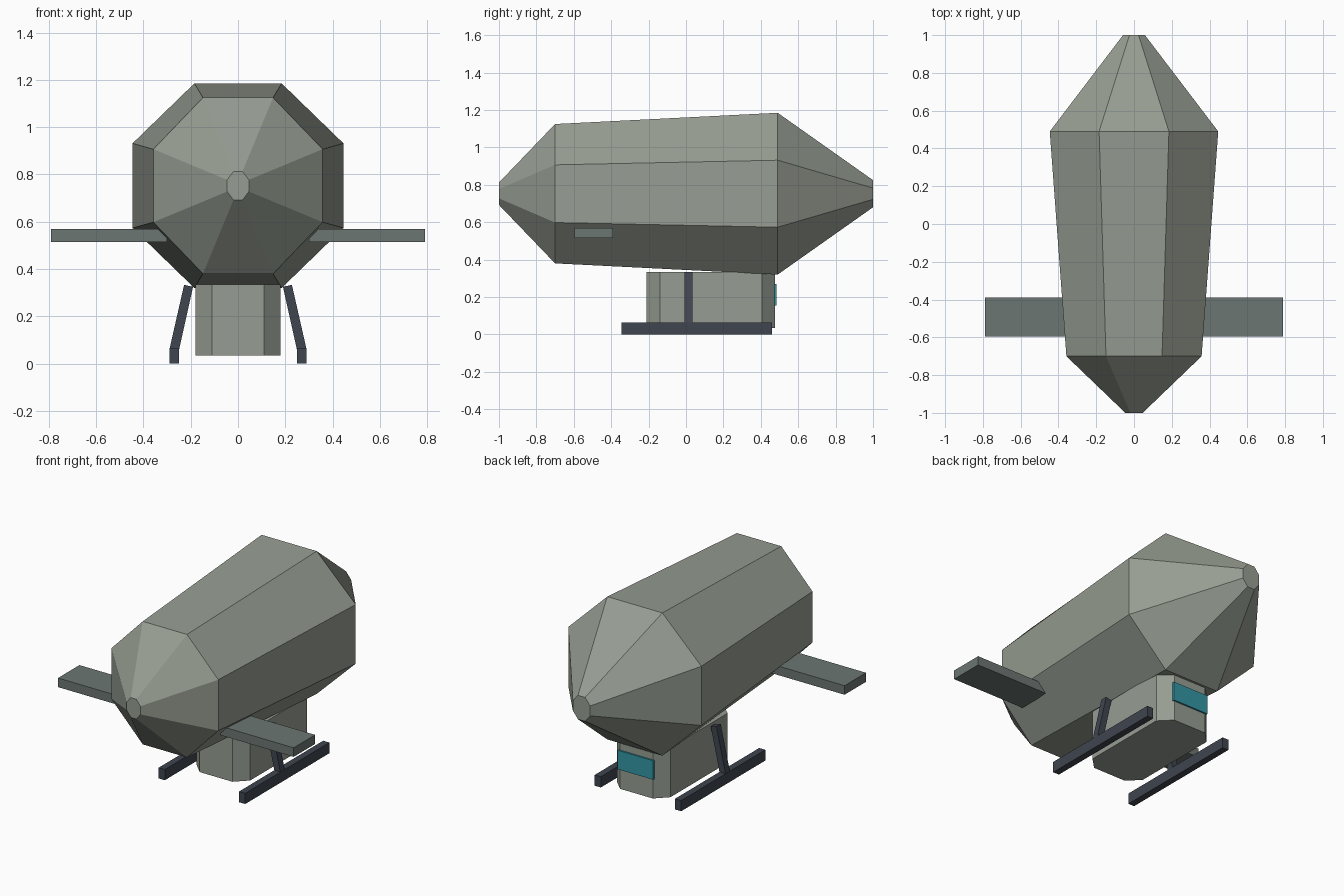
import bpy
import math

if "Cube" in bpy.data.objects:
    bpy.data.objects.remove(bpy.data.objects["Cube"])


def material(name, r, g, b):
    mat = bpy.data.materials.new(name)
    mat.use_nodes = True
    mat.diffuse_color = (r, g, b, 1)
    mat.node_tree.nodes["Principled BSDF"].inputs["Base Color"].default_value = (r, g, b, 1)
    return mat


hull_grey = material("pale grey green", 0.305, 0.337, 0.287)
wing_grey = material("slate green", 0.147, 0.18, 0.17)
dark_metal = material("dark blue grey", 0.05, 0.06, 0.08)
glass = material("teal glass", 0.034, 0.305, 0.376)


def loft(name, rings, mat):
    """Join equal-sized rings of points into a closed, flat-shaded solid."""
    n = len(rings[0])
    verts = [p for ring in rings for p in ring]
    faces = [tuple(range(n)), tuple(range(len(verts) - n, len(verts)))]
    for k in range(len(rings) - 1):
        for i in range(n):
            j = (i + 1) % n
            faces.append((k * n + i, k * n + j, (k + 1) * n + j, (k + 1) * n + i))
    mesh = bpy.data.meshes.new(name)
    mesh.from_pydata(verts, [], faces)
    mesh.materials.append(mat)
    obj = bpy.data.objects.new(name, mesh)
    bpy.context.collection.objects.link(obj)
    # Make all normals face outwards
    bpy.context.view_layer.objects.active = obj
    obj.select_set(True)
    bpy.ops.object.mode_set(mode='EDIT')
    bpy.ops.mesh.select_all(action='SELECT')
    bpy.ops.mesh.normals_make_consistent(inside=False)
    bpy.ops.object.mode_set(mode='OBJECT')
    obj.select_set(False)
    return obj


def box(name, x, y, z, mat):
    rings = [[(x[0], y[0], h), (x[1], y[0], h), (x[1], y[1], h), (x[0], y[1], h)] for h in z]
    return loft(name, rings, mat)


# Hull: octagonal sections along the length
def octagon(y, half_width, half_height):
    angles = [math.radians(22.5 + 45 * i) for i in range(8)]
    k = 1 / math.cos(math.radians(22.5))
    return [(half_width * k * math.cos(a), y, 0.7525 + half_height * k * math.sin(a))
            for a in angles]


loft("hull", [octagon(-1, 0.046, 0.06), octagon(-0.7, 0.358, 0.3725),
              octagon(0.49, 0.446, 0.4325), octagon(1, 0.058, 0.0725)], hull_grey)

# Gondola: box with chamfered upright corners
outline = [(0.11, -0.21), (0.18, -0.14), (0.18, 0.405), (0.11, 0.475)]
outline += [(-x, y) for x, y in reversed(outline)]
loft("gondola", [[(x, y, z) for x, y in outline] for z in (0.035, 0.335)], hull_grey)
box("gondola_window", (-0.12, 0.12), (0.472, 0.485), (0.155, 0.27), glass)

# Wings, skids and struts on both sides
strut = [(0.249, 0.06), (0.29, 0.06), (0.228, 0.333), (0.19, 0.325)]
for label, s in (("left", 1), ("right", -1)):
    box(label + "_wing", (s * 0.3, s * 0.79), (-0.595, -0.39), (0.515, 0.57), wing_grey)
    box(label + "_skid", (s * 0.249, s * 0.29), (-0.345, 0.46), (0, 0.065), dark_metal)
    loft(label + "_strut", [[(s * x, y, z) for x, z in strut] for y in (-0.007, 0.034)],
         dark_metal)
